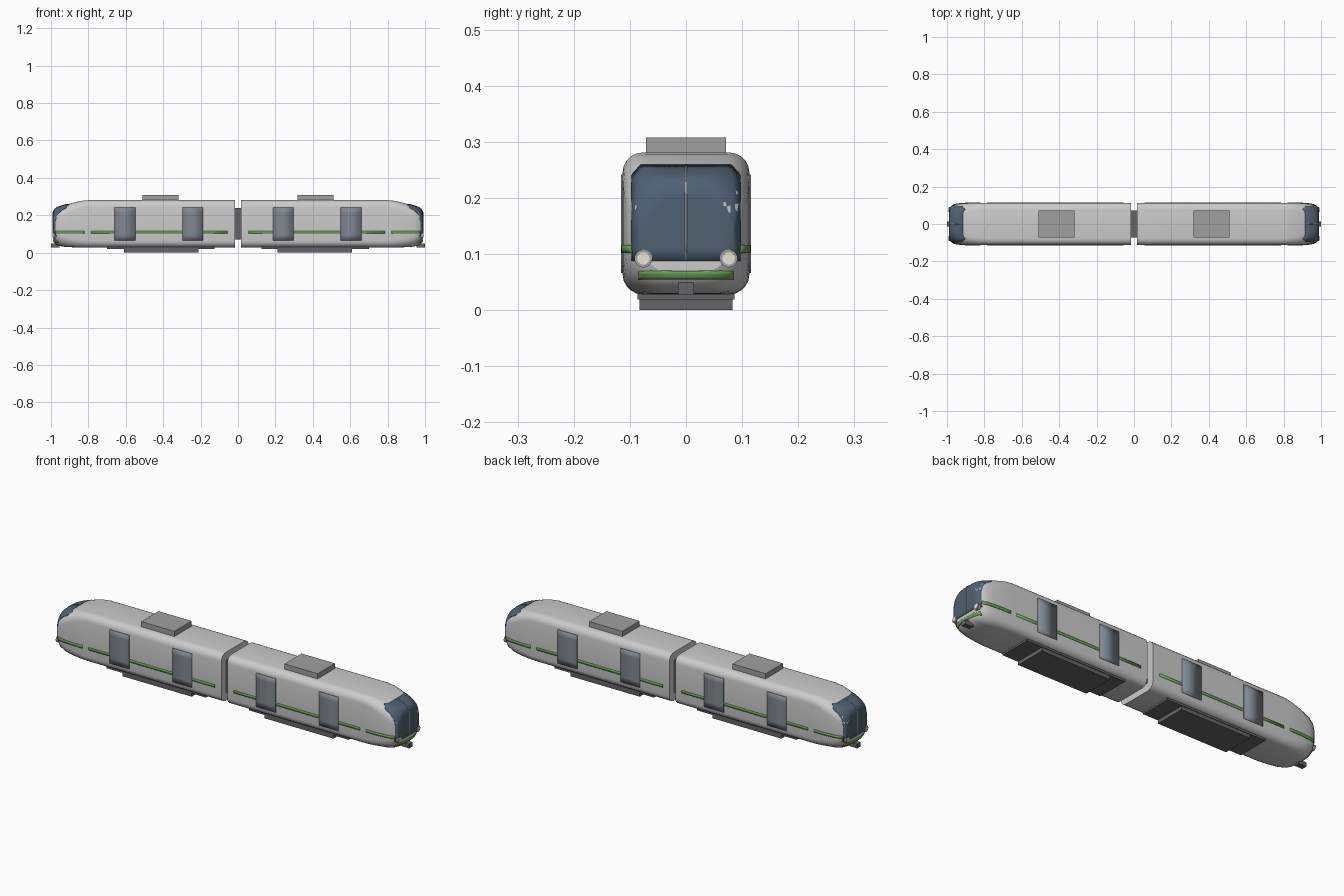
import bpy, bmesh, math
from mathutils import Vector, Matrix
from mathutils.bvhtree import BVHTree

if "Cube" in bpy.data.objects:
    bpy.data.objects.remove(bpy.data.objects["Cube"])


def material(name, rgb):
    m = bpy.data.materials.new(name)
    m.diffuse_color = (*rgb, 1)
    m.use_nodes = True
    m.node_tree.nodes["Principled BSDF"].inputs["Base Color"].default_value = m.diffuse_color
    return m


GLASS = material("glass", (0.08, 0.12, 0.17))
DOOR = material("door_grey", (0.22, 0.25, 0.29))
GREEN = material("green", (0.16, 0.36, 0.10))
DARK = material("dark_grey", (0.13, 0.13, 0.14))
LENS = material("lens", (0.8, 0.78, 0.65))
ROOF = material("roof_grey", (0.35, 0.35, 0.35))


def finish(name, bm, mat=None, mx=True, my=False, thick=0, smooth=True):
    bmesh.ops.recalc_face_normals(bm, faces=bm.faces) if not thick else None
    me = bpy.data.meshes.new(name)
    bm.to_mesh(me)
    bm.free()
    ob = bpy.data.objects.new(name, me)
    bpy.context.collection.objects.link(ob)
    if mat:
        me.materials.append(mat)
    if thick:
        s = ob.modifiers.new("Solidify", 'SOLIDIFY')
        s.thickness = thick
        s.offset = -1
    if mx or my:
        m = ob.modifiers.new("Mirror", 'MIRROR')
        m.use_axis = (mx, my, False)
        m.use_mirror_merge = False
    if smooth:
        bpy.context.view_layer.objects.active = ob
        bpy.ops.object.select_all(action='DESELECT')
        ob.select_set(True)
        bpy.ops.object.shade_smooth_by_angle(angle=math.radians(25))
    return ob


def box(name, x, y, z, mat=None, mx=True):
    bm = bmesh.new()
    size = [b - a for a, b in (x, y, z)]
    mid = [(a + b) / 2 for a, b in (x, y, z)]
    bmesh.ops.create_cube(bm, size=1, matrix=Matrix.Translation(mid) @ Matrix.Diagonal((*size, 1)))
    return finish(name, bm, mat, mx, smooth=False)


def section(hw, z0, z1, r, n=5):
    pts = []
    for i, (cy, cz) in enumerate([(hw - r, z1 - r), (r - hw, z1 - r), (r - hw, z0 + r), (hw - r, z0 + r)]):
        for k in range(n + 1):
            a = math.pi / 2 * (i + k / n)
            pts.append((cy + r * math.cos(a), cz + r * math.sin(a)))
    return pts


# Car body: rounded box section lofted into the nose
bm = bmesh.new()
rings = []
for x, hw, z0, z1, r in [(.017, .113, .028, .281, .036), (.80, .113, .028, .281, .036),
                         (.84, .113, .028, .277, .040), (.88, .112, .029, .268, .046),
                         (.915, .110, .030, .258, .052), (.945, .107, .034, .249, .058),
                         (.968, .101, .042, .240, .064), (.980, .093, .052, .230, .066),
                         (.987, .082, .064, .215, .062)]:
    rings.append([bm.verts.new((x, y, z)) for y, z in section(hw, z0, z1, r)])
for a, b in zip(rings, rings[1:]):
    for i in range(len(a)):
        j = (i + 1) % len(a)
        bm.faces.new((a[i], a[j], b[j], b[i]))
bm.faces.new(rings[0])
bm.faces.new(rings[-1])
bmesh.ops.recalc_face_normals(bm, faces=bm.faces)
tree = BVHTree.FromBMesh(bm)
finish("car_body", bm)


def patch(name, rows, direction, mat, lift, my=False):
    """Grid of points pressed onto the body along a direction."""
    bm = bmesh.new()
    d = Vector(direction)
    grid = []
    for row in rows:
        line = []
        for p in row:
            loc, nor, _, _ = tree.ray_cast(Vector(p), d)
            if loc is None:
                loc, nor, _, _ = tree.find_nearest(Vector(p))
            line.append(bm.verts.new(loc + nor * lift))
        grid.append(line)
    for a, b in zip(grid, grid[1:]):
        for i in range(len(a) - 1):
            bm.faces.new((a[i], a[i + 1], b[i + 1], b[i]))
    bm.normal_update()
    if sum((f.normal for f in bm.faces), Vector()).dot(d) > 0:
        bmesh.ops.reverse_faces(bm, faces=bm.faces)
    return finish(name, bm, mat, True, my, thick=lift + .001)


def nose_rows(zs, width, n=16):
    return [[(2, width(z) * (2 * i / n - 1), z) for i in range(n + 1)] for z in zs]


def side_rows(x0, x1, z0, z1, nx, nz):
    return [[(x0 + (x1 - x0) * i / nx, 1, z0 + (z1 - z0) * k / nz) for i in range(nx + 1)]
            for k in range(nz + 1)]


# Windscreen, its centre bar and the front stripe
patch("windscreen", nose_rows([.088, .11, .14, .17, .20, .215, .225, .232, .238, .244, .250, .258],
                              lambda z: .096 if z < .24 else .096 - (z - .24) * .9), (-1, 0, 0), GLASS, .002)
patch("windscreen_bar", nose_rows([.09, .12, .16, .20, .215, .23, .24, .25, .257], lambda z: .0018, 1),
      (-1, 0, 0), ROOF, .004)
patch("front_stripe", nose_rows([.056, .0605, .065, .070], lambda z: .083), (-1, 0, 0), GREEN, .003)

# Side stripes and doors
patch("side_stripe", side_rows(.055, .785, .102, .116, 6, 1), (0, -1, 0), GREEN, .0015, True)
patch("nose_side_stripe", side_rows(.82, .975, .102, .116, 12, 1), (0, -1, 0), GREEN, .003, True)
for i, x in enumerate((.242, .605)):
    patch(f"door_{i + 1}", side_rows(x - .056, x + .056, .066, .242, 1, 6), (0, -1, 0), DOOR, .003, True)

# Headlights: housing and lens
for name, r, out, mat in (("headlight_rim", .016, .005, ROOF), ("headlight_lens", .011, .007, LENS)):
    bm = bmesh.new()
    hit = tree.ray_cast(Vector((2, .076, .092)), Vector((-1, 0, 0)))[0]
    rot = Matrix.Rotation(math.pi / 2, 4, 'Y')
    bmesh.ops.create_cone(bm, cap_ends=True, segments=20, radius1=r, radius2=r, depth=.02,
                          matrix=Matrix.Translation((hit.x + out - .01, .076, .092)) @ rot)
    finish(name, bm, mat, True, True)

# Roof units, underframe, couplers and gangway
box("roof_unit", (.318, .510), (-.071, .071), (.275, .308), ROOF)
box("underframe_plate", (.125, .70), (-.086, .086), (.019, .034), DARK)
box("underframe_box", (.21, .61), (-.083, .083), (0, .022), DARK)
box("coupler", (.955, 1.0), (-.014, .014), (.027, .049), DARK)
box("gangway", (-.025, .025), (-.073, .073), (.07, .24), DARK, mx=False)
